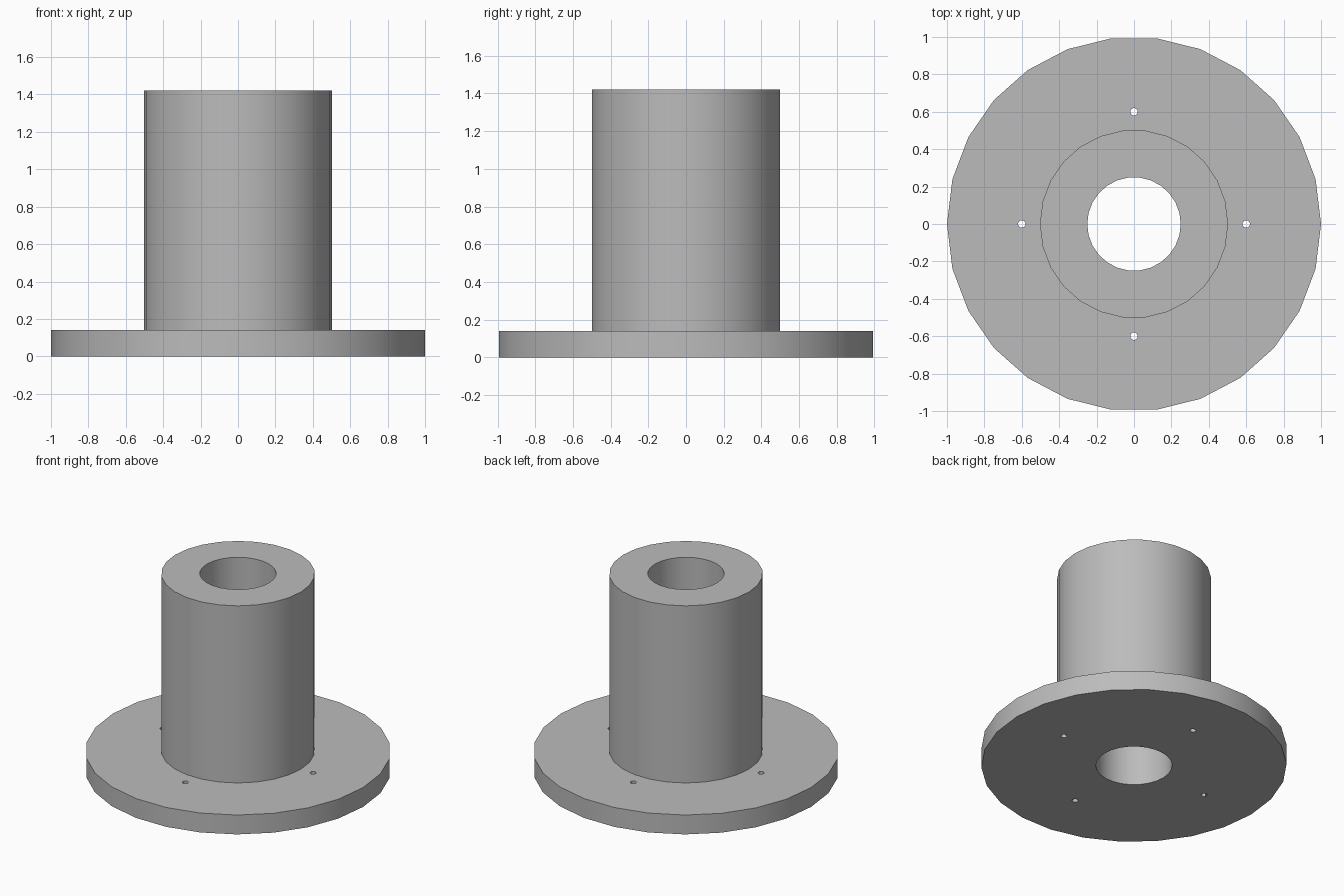
import bpy
import bmesh
from math import cos, sin, radians, tau

SIDES = 26
PLATE_R, TUBE_R, BORE_R = 1.0, 0.503, 0.25
PLATE_H, TOTAL_H = 0.14, 1.42
BOLT_CIRCLE, BOLT_R = 0.6, 0.02

cube = bpy.data.objects.get("Cube")
if cube:
    bpy.data.objects.remove(cube, do_unlink=True)

grey = bpy.data.materials.new("plain grey")
grey.use_nodes = True
colour = (0.5, 0.5, 0.5, 1)
grey.diffuse_color = colour
grey.node_tree.nodes["Principled BSDF"].inputs["Base Color"].default_value = colour


def lathe(name, profile, sides, centre=(0, 0)):
    """Turn a closed (radius, height) profile around a vertical axis."""
    bm = bmesh.new()
    rings = []
    for i in range(sides):
        a = tau * i / sides
        rings.append([bm.verts.new((centre[0] + r * cos(a), centre[1] + r * sin(a), z))
                      for r, z in profile])
    n = len(profile)
    for i in range(sides):
        here, following = rings[i], rings[(i + 1) % sides]
        for j in range(n):
            k = (j + 1) % n
            bm.faces.new((here[j], following[j], following[k], here[k]))
    bmesh.ops.recalc_face_normals(bm, faces=bm.faces)
    mesh = bpy.data.meshes.new(name)
    bm.to_mesh(mesh)
    bm.free()
    mesh.materials.append(grey)
    obj = bpy.data.objects.new(name, mesh)
    bpy.context.collection.objects.link(obj)
    return obj


# Flanged tube with its bore running right through
flange = lathe("flanged_tube", [
    (BORE_R, 0), (PLATE_R, 0), (PLATE_R, PLATE_H),
    (TUBE_R, PLATE_H), (TUBE_R, TOTAL_H), (BORE_R, TOTAL_H)], SIDES)
bpy.context.view_layer.objects.active = flange
flange.select_set(True)

# Four small bolt holes through the plate
for i in range(4):
    a = tau * i / 4
    bpy.ops.mesh.primitive_cylinder_add(
        vertices=16, radius=BOLT_R, depth=PLATE_H * 2,
        location=(BOLT_CIRCLE * cos(a), BOLT_CIRCLE * sin(a), PLATE_H / 2))
    cutter = bpy.context.object
    cutter.name = "bolt_hole_cutter"
    cutter.hide_render = True
    cutter.data.materials.append(grey)
    cut = flange.modifiers.new("bolt_hole", 'BOOLEAN')
    cut.operation = 'DIFFERENCE'
    cut.solver = 'EXACT'
    cut.object = cutter
    bpy.ops.object.select_all(action='DESELECT')
    flange.select_set(True)
    bpy.context.view_layer.objects.active = flange
    bpy.ops.object.modifier_apply(modifier=cut.name)
    bpy.data.objects.remove(cutter, do_unlink=True)

# Smooth round walls with crisp rims
bpy.ops.object.shade_smooth_by_angle(angle=radians(30))
